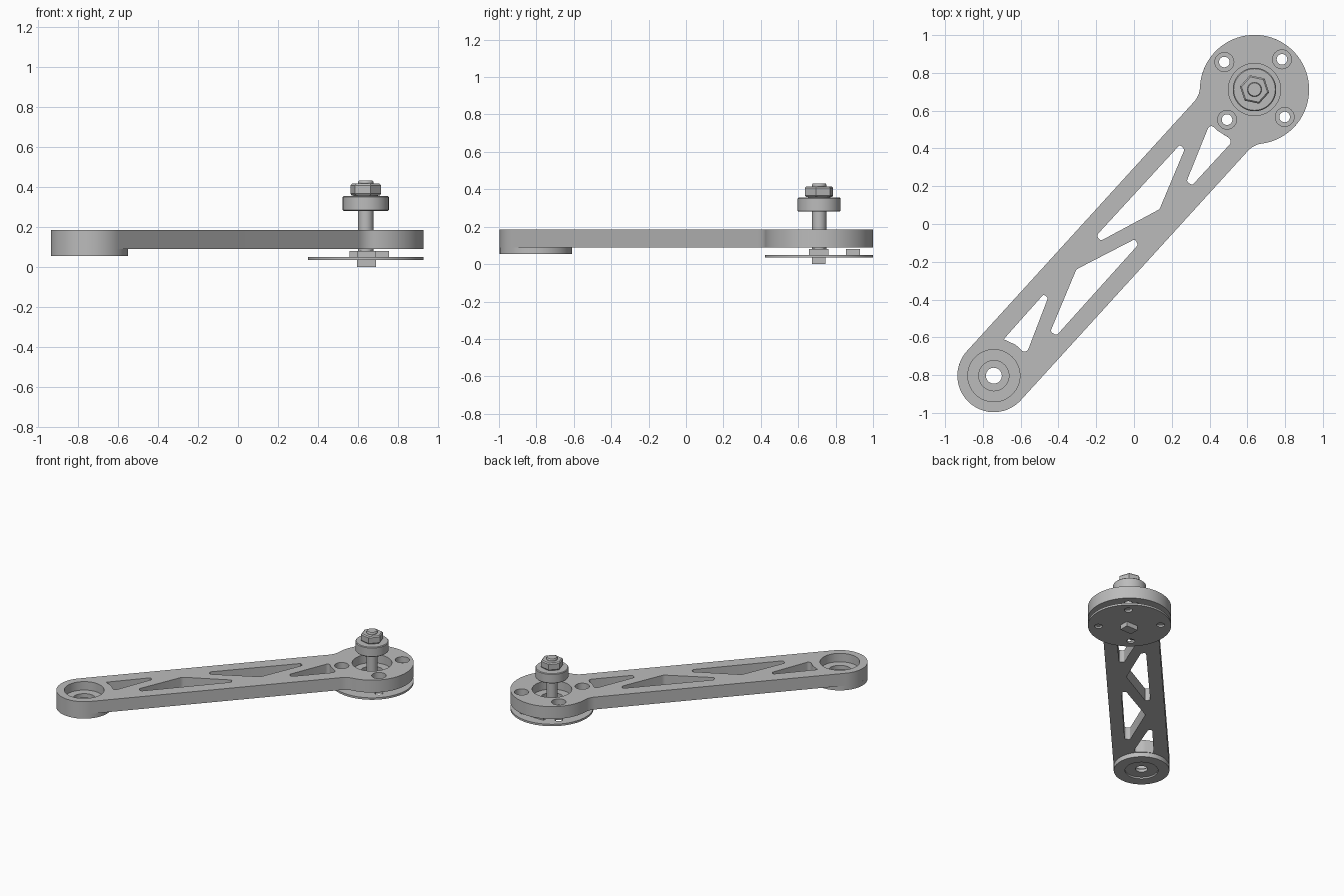
import bpy, bmesh, math
from mathutils import Vector, Matrix

if "Cube" in bpy.data.objects:
    bpy.data.objects.remove(bpy.data.objects["Cube"])

S = Vector((-0.742, -0.803))      # small end centre
B = Vector((0.638, 0.712))        # large end centre
L = (B - S).length
ANG = math.atan2((B - S).y, (B - S).x)
W, R, F = 0.193, 0.289, 0.12      # arm half width, large end radius, fillet radius

grey = bpy.data.materials.new("light_grey")
grey.diffuse_color = (0.5, 0.5, 0.5, 1)
grey.use_nodes = True
grey.node_tree.nodes["Principled BSDF"].inputs["Base Color"].default_value = grey.diffuse_color


def finish(name, bm):
    bmesh.ops.recalc_face_normals(bm, faces=bm.faces)
    me = bpy.data.meshes.new(name)
    bm.to_mesh(me)
    bm.free()
    ob = bpy.data.objects.new(name, me)
    bpy.context.collection.objects.link(ob)
    me.materials.append(grey)
    return ob


def prism(bm, pts, z0, z1):
    face = bm.faces.new([bm.verts.new((p[0], p[1], z0)) for p in pts])
    out = bmesh.ops.extrude_face_region(bm, geom=[face])["geom"]
    bmesh.ops.translate(bm, vec=(0, 0, z1 - z0),
                        verts=[g for g in out if isinstance(g, bmesh.types.BMVert)])


def lathe(bm, c, prof, n=48, closed=False, turn=0.0):
    """Revolve (radius, z) points; capped ends, or a closed ring section."""
    rings = [[bm.verts.new((c[0] + r * math.cos(turn + math.tau * i / n),
                            c[1] + r * math.sin(turn + math.tau * i / n), z))
              for i in range(n)] for r, z in prof]
    pairs = list(zip(rings, rings[1:] + rings[:1]))
    for a, b in (pairs if closed else pairs[:-1]):
        for i in range(n):
            j = (i + 1) % n
            bm.faces.new((a[i], a[j], b[j], b[i]))
    if not closed:
        bm.faces.new(rings[0])
        bm.faces.new(rings[-1])


def box(bm, x0, x1, y0, y1, z0, z1):
    prism(bm, [(x0, y0), (x1, y0), (x1, y1), (x0, y1)], z0, z1)


def arc(cx, cy, r, a0, a1, n):
    return [Vector((cx + r * math.cos(a0 + (a1 - a0) * i / n),
                    cy + r * math.sin(a0 + (a1 - a0) * i / n))) for i in range(n + 1)]


def rounded(pts, cut=0.013):
    out, pts = [], [Vector(p) for p in pts]
    for i, p in enumerate(pts):
        ends = []
        for q in (pts[i - 1], pts[(i + 1) % len(pts)]):
            ends.append(p + (q - p).normalized() * min(cut, 0.42 * (q - p).length))
        for t in (0, 0.33, 0.67, 1):
            out.append(ends[0] * (1 - t) ** 2 + p * 2 * t * (1 - t) + ends[1] * t * t)
    return out


def subtract(ob, cutter):
    m = ob.modifiers.new("cut", "BOOLEAN")
    m.operation, m.solver, m.object = "DIFFERENCE", "EXACT", cutter
    dg = bpy.context.evaluated_depsgraph_get()
    me = bpy.data.meshes.new_from_object(ob.evaluated_get(dg))
    ob.modifiers.clear()
    ob.data = me
    bpy.data.objects.remove(cutter)


def simple(name, *args, **kw):
    bm = bmesh.new()
    lathe(bm, *args, **kw)
    return finish(name, bm)


# Arm outline: small round end, straight sides, fillets into the large round end
a = math.sqrt((R + F) ** 2 - (W + F) ** 2)
th, ph, h = math.atan2(W + F, -a), math.atan2(W + F, a), math.pi / 2
outline = (arc(0, 0, W, h, 3 * h, 40) + arc(L - a, -W - F, F, h, ph, 8)
           + arc(L, 0, R, -th, th, 72)[1:] + arc(L - a, W + F, F, -ph, -h, 8)[1:])
rot = Matrix.Rotation(ANG, 2)
bm = bmesh.new()
prism(bm, [S + rot @ p for p in outline], 0.09, 0.185)
arm = finish("arm", bm)

# Truss openings, bearing pockets and counterbored bolt holes
openings = [
    [(-0.69, -0.61), (-0.478, -0.372), (-0.455, -0.39), (-0.563, -0.672),
     (-0.585, -0.678), (-0.625, -0.64), (-0.68, -0.615)],
    [(-0.443, -0.57), (-0.305, -0.24), (0.005, -0.08), (0.022, -0.11), (-0.41, -0.59)],
    [(-0.198, -0.06), (-0.178, -0.09), (0.135, 0.078), (0.268, 0.395), (0.243, 0.42)],
    [(0.395, 0.515), (0.278, 0.225), (0.308, 0.205), (0.515, 0.43), (0.505, 0.455),
     (0.44, 0.495), (0.415, 0.52)]]
bolts = [B + 0.216 * Vector((math.cos(t), math.sin(t)))
         for t in (ANG + k * h for k in range(4))]
bm = bmesh.new()
for pts in openings:
    prism(bm, rounded(pts), 0.05, 0.25)
for c in (S, B):
    lathe(bm, c, [(0.08, 0.05), (0.08, 0.12), (0.138, 0.12), (0.138, 0.25)], 64)
for c in bolts:
    lathe(bm, c, [(0.028, 0.05), (0.028, 0.14), (0.05, 0.14), (0.05, 0.25)], 32)
subtract(arm, finish("arm_cutter", bm))

# Boss under the small end, with a shallow recess
simple("small_end_boss", S, [(0.042, 0.09), (W, 0.09), (W, 0.055), (0.115, 0.055),
                             (0.115, 0.067), (0.042, 0.067)], 80, closed=True)

# Thin cover plate with bolt holes
cover = simple("cover_plate", B, [(R, 0.035), (R, 0.05)], 96)
bm = bmesh.new()
for c in bolts:
    lathe(bm, c, [(0.028, 0), (0.028, 0.1)], 32)
subtract(cover, finish("cover_cutter", bm))

# Blocks on the cover plate
for name, dims in (("drive_key", (0.593, 0.69, 0.675, 0.745, 0.0, 0.035)),
                   ("centre_block", (0.593, 0.69, 0.657, 0.763, 0.05, 0.08)),
                   ("stop_block", (0.557, 0.755, 0.855, 0.93, 0.05, 0.08))):
    bm = bmesh.new()
    box(bm, *dims)
    finish(name, bm)

# Shaft, bearing and hex nut
simple("shaft", B, [(0.038, 0.08), (0.038, 0.425), (0.034, 0.432)], 40)
simple("bearing", B, [(0.038, 0.28), (0.11, 0.28), (0.115, 0.285), (0.115, 0.35),
                      (0.11, 0.355), (0.038, 0.355)], 64, closed=True)
simple("nut", B, [(0.072, 0.358), (0.079, 0.366), (0.079, 0.408), (0.07, 0.416)],
       6, turn=math.radians(-12))
simple("washer", B, [(0.06, 0.354), (0.06, 0.359)], 40)

# Smooth round walls, keep edges crisp
for ob in bpy.context.scene.objects:
    ob.select_set(True)
    bpy.context.view_layer.objects.active = ob
bpy.ops.object.shade_smooth_by_angle(angle=math.radians(25))
